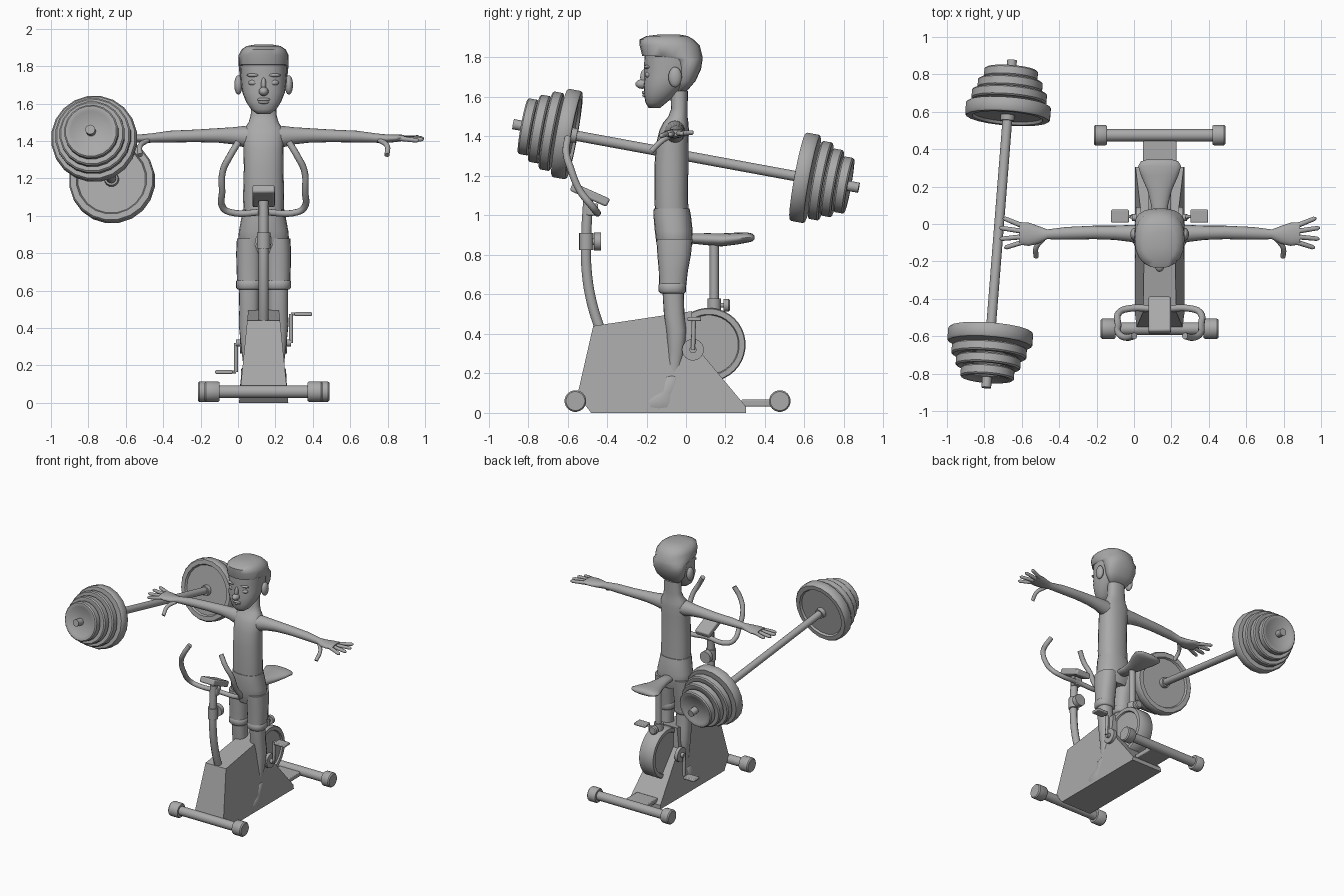
import bpy, bmesh, math
from mathutils import Vector

cube = bpy.data.objects.get("Cube")
if cube:
    bpy.data.objects.remove(cube, do_unlink=True)

CX = 0.137  # centre line shared by the figure and the bike
grey = bpy.data.materials.new("plain_grey")
grey.use_nodes = True
grey.diffuse_color = (0.4, 0.4, 0.4, 1)
grey.node_tree.nodes["Principled BSDF"].inputs["Base Color"].default_value = (0.4, 0.4, 0.4, 1)


def finish(name, bm, angle=40, bevel=0):
    bmesh.ops.recalc_face_normals(bm, faces=bm.faces)
    mesh = bpy.data.meshes.new(name)
    bm.to_mesh(mesh)
    bm.free()
    mesh.materials.append(grey)
    ob = bpy.data.objects.new(name, mesh)
    bpy.context.collection.objects.link(ob)
    bpy.ops.object.select_all(action='DESELECT')
    bpy.context.view_layer.objects.active = ob
    ob.select_set(True)
    bpy.ops.object.shade_smooth_by_angle(angle=math.radians(angle))
    if bevel:
        mod = ob.modifiers.new("soft_edges", 'BEVEL')
        mod.width, mod.segments = bevel, 2
    return ob


def skin(name, rings, angle=60):
    """Join closed rings of points into one capped surface."""
    bm = bmesh.new()
    loops = [[bm.verts.new(p) for p in ring] for ring in rings]
    n = len(loops[0])
    for a, b in zip(loops, loops[1:]):
        for i in range(n):
            j = (i + 1) % n
            bm.faces.new((a[i], a[j], b[j], b[i]))
    bm.faces.new(loops[0])
    bm.faces.new(loops[-1])
    return finish(name, bm, angle)


def circle(n):
    return [(math.cos(2 * math.pi * i / n), math.sin(2 * math.pi * i / n)) for i in range(n)]


def stack(name, x, sections, power=0.85, n=20):
    """Upright form from (height, front, back, half width) sections."""
    def soft(v):
        return math.copysign(abs(v) ** power, v)
    return skin(name, [[(x + w * soft(c), (f + b) / 2 + (b - f) / 2 * soft(s), z)
                        for c, s in circle(n)] for z, f, b, w in sections])


def lathe(name, start, end, profile, n=20, angle=40):
    """Turned form along an axis from (distance, radius) pairs."""
    start = Vector(start)
    d = (Vector(end) - start).normalized()
    u = d.orthogonal().normalized()
    v = d.cross(u)
    return skin(name, [[start + d * t + (u * c + v * s) * r for c, s in circle(n)]
                       for t, r in profile], angle)


def rod(name, a, b, r, n=16):
    return lathe(name, a, b, [(0, r), ((Vector(b) - Vector(a)).length, r)], n)


def tube(name, points, r):
    curve = bpy.data.curves.new(name, 'CURVE')
    curve.dimensions = '3D'
    curve.bevel_depth, curve.bevel_resolution = r, 3
    curve.resolution_u, curve.use_fill_caps = 6, True
    spline = curve.splines.new('BEZIER')
    spline.bezier_points.add(len(points) - 1)
    for bp, p in zip(spline.bezier_points, points):
        bp.co = p
        bp.handle_left_type = bp.handle_right_type = 'AUTO'
    curve.materials.append(grey)
    ob = bpy.data.objects.new(name, curve)
    bpy.context.collection.objects.link(ob)
    return ob


def ball(name, at, size):
    bm = bmesh.new()
    bmesh.ops.create_uvsphere(bm, u_segments=16, v_segments=10, radius=1)
    bmesh.ops.scale(bm, vec=size, verts=bm.verts)
    bmesh.ops.translate(bm, vec=at, verts=bm.verts)
    return finish(name, bm, 80)


def box(name, at, size, tilt=0, bevel=0.006):
    bm = bmesh.new()
    bmesh.ops.create_cube(bm, size=1)
    bmesh.ops.scale(bm, vec=size, verts=bm.verts)
    ob = finish(name, bm, 40, bevel)
    ob.location = at
    ob.rotation_euler.x = tilt
    return ob


# Head, hair and face
stack("head", CX, [(1.545, -.19, -.13, .035), (1.57, -.205, -.10, .068), (1.61, -.212, -.05, .094),
                   (1.66, -.215, 0, .114), (1.70, -.211, .04, .12), (1.76, -.212, .07, .125),
                   (1.82, -.21, .075, .128)])
stack("hair", CX, [(1.63, -.045, .005, .07), (1.68, -.05, .048, .112), (1.74, -.06, .076, .127),
                   (1.79, -.08, .084, .132), (1.808, -.222, .083, .134), (1.86, -.235, .07, .133),
                   (1.89, -.236, .04, .118), (1.908, -.2, .01, .09), (1.917, -.13, -.04, .04)])
ball("nose", (CX, -.222, 1.665), (.026, .034, .024))
ball("nose_bridge", (CX, -.21, 1.70), (.014, .022, .04))
ball("upper_lip", (CX, -.206, 1.622), (.036, .018, .01))
ball("lower_lip", (CX, -.204, 1.608), (.03, .018, .01))
for s, side in ((1, "left"), (-1, "right")):
    ball(side + "_eye", (CX + s * .055, -.19, 1.712), (.026, .018, .016))
    ball(side + "_brow", (CX + s * .055, -.196, 1.752), (.036, .018, .01))
    ball(side + "_ear", (CX + s * .135, -.055, 1.70), (.022, .034, .052))

# Torso with neck, shorts waist
stack("torso", CX, [(.95, -.155, .015, .105), (1.1, -.16, .01, .11), (1.25, -.16, .012, .106),
                    (1.36, -.152, .012, .107), (1.43, -.135, .015, .11), (1.47, -.115, .012, .10),
                    (1.50, -.09, .008, .08), (1.54, -.075, .008, .069), (1.63, -.08, .01, .066)])
stack("shorts_waist", CX, [(.80, -.13, .02, .10), (.86, -.15, .034, .137), (.92, -.158, .034, .132),
                           (1.0, -.165, .025, .117), (1.035, -.163, .018, .112)])

for s, side in ((1, "left"), (-1, "right")):
    # Arm and palm run outward from the shoulder
    arm = [(.03, -.06, 1.42, .06, .055), (.11, -.055, 1.424, .05, .056), (.16, -.05, 1.428, .045, .046),
           (.24, -.047, 1.43, .038, .039), (.35, -.045, 1.428, .036, .034), (.5, -.05, 1.424, .034, .031),
           (.6, -.055, 1.416, .026, .025), (.65, -.058, 1.413, .048, .023), (.70, -.055, 1.415, .062, .021),
           (.75, -.05, 1.417, .06, .016)]
    skin(side + "_arm", [[(CX + s * x, y + ry * c, z + rz * k) for c, k in circle(16)]
                         for x, y, z, ry, rz in arm])
    tips = ((.838, .033), (.857, -.02), (.855, -.08), (.83, -.128))
    for i, (x, y) in enumerate(tips):
        a = Vector((CX + s * .72, -.015 - .026 * i, 1.415))
        b = Vector((CX + s * x, y, 1.42 - .006 * i))
        length = (b - a).length
        lathe(f"{side}_finger_{i + 1}", a, b, [(0, .014), (length * .9, .012), (length, .005)], 10, 70)
    tube(side + "_thumb", [(CX + s * .62, -.075, 1.405), (CX + s * .66, -.125, 1.375),
                           (CX + s * .66, -.175, 1.325)], .014)

    # Shorts leg, cuff, bare leg, boot
    lx = CX + s * .077
    stack(side + "_shorts_leg", lx, [(.62, -.135, -.002, .064), (.72, -.138, .01, .068),
                                     (.80, -.145, .025, .07), (.88, -.15, .033, .066)])
    stack(side + "_shorts_cuff", lx, [(.605, -.128, -.008, .06), (.615, -.138, 0, .07),
                                      (.65, -.138, 0, .07), (.66, -.13, -.005, .062)])
    stack(side + "_leg", lx, [(.14, -.11, -.035, .036), (.22, -.092, -.028, .034), (.32, -.093, -.005, .046),
                              (.42, -.10, .002, .056), (.50, -.112, -.008, .053), (.63, -.12, -.012, .055)])
    stack(side + "_boot", lx, [(.008, -.238, -.03, .048), (.03, -.246, -.028, .055), (.06, -.24, -.032, .055),
                               (.085, -.205, -.035, .051), (.11, -.15, -.035, .046), (.18, -.118, -.028, .043),
                               (.188, -.105, -.04, .035)])

# Bike housing, narrower toward the top
outline = [(-.55, .09), (-.48, 0), (.305, 0), (.305, .03), (.03, .36), (.03, .515), (-.47, .44)]
skin("bike_housing", [[(CX + s * (.132 - .1 * z), y, z) for y, z in outline] for s in (-1, 1)], 10)
lathe("flywheel", (CX - .06, .115, .345), (CX, .115, .345),
      [(.012, .15), (0, .155), (0, .182), (.006, .187), (.114, .187), (.12, .182), (.12, .155), (.108, .15)], 36)
box("rear_beam", (CX, .38, .05), (.18, .2, .035))

# Floor bars with end caps
for name, y, half, cap in (("front", -.56, .315, .08), ("rear", .475, .352, .07)):
    rod(name + "_floor_bar", (CX - half, y, .06), (CX + half, y, .06), .034)
    for s, side in ((1, "left"), (-1, "right")):
        lathe(f"{name}_{side}_end_cap", (CX + s * (half - cap), y, .06), (CX + s * half, y, .06),
              [(0, .05), (.008, .055), (cap - .008, .055), (cap, .048)])

# Cranks and pedals
rod("crank_axle", (CX - .147, .035, .32), (CX + .147, .035, .32), .018)
for s, side in ((1, "left"), (-1, "right")):
    x, z = CX + s * .147, .32 + s * .155
    lathe(side + "_crank_disc", (CX + s * .10, .035, .32), (x, .035, .32), [(0, .055), (.025, .055)], 24)
    rod(side + "_crank_arm", (x, .035, .32), (x, .04, z), .011, 10)
    rod(side + "_pedal_pin", (x, .04, z), (CX + s * .18, .04, z), .008, 10)
    box(side + "_pedal", (CX + s * .212, .042, z), (.095, .07, .02))

# Saddle and its post
rod("seat_post", (CX, .143, .40), (CX, .143, .86), .023)
rod("seat_collar", (CX, .143, .49), (CX, .143, .58), .034)
rod("seat_knob_stem", (CX, .15, .545), (CX, .2, .545), .012)
lathe("seat_knob", (CX, .19, .545), (CX, .222, .545), [(0, .033), (.025, .033), (.032, .026)], 12)
saddle = [(0, .885, .03, .014), (.015, .883, .042, .024), (.10, .88, .045, .03), (.18, .876, .065, .033),
          (.26, .883, .10, .03), (.31, .888, .115, .026), (.335, .888, .10, .02), (.347, .888, .06, .01)]
skin("saddle", [[(CX + w * c, y, z + h * k) for c, k in circle(20)] for y, z, w, h in saddle])

# Front post, clamp, console and handlebar
tube("front_post", [(CX, -.42, .38), (CX, -.475, .55), (CX, -.503, .72), (CX, -.505, .9), (CX, -.495, 1.08)], .027)
rod("post_clamp", (CX, -.505, .825), (CX, -.505, .91), .036)
lathe("clamp_knob", (CX, -.49, .868), (CX, -.43, .868), [(0, .018), (.025, .018), (.025, .045), (.06, .045)])
box("console", (CX, -.487, 1.105), (.12, .205, .045), math.radians(-24), .01)
bar = [(.135, -.598, 1.395), (.18, -.607, 1.32), (.218, -.585, 1.24), (.222, -.54, 1.13),
       (.218, -.475, 1.045), (.18, -.455, 1.02)]
tube("handlebar", [(CX - x, y, z) for x, y, z in bar] + [(CX, -.455, 1.02)]
     + [(CX + x, y, z) for x, y, z in reversed(bar)], .018)
box("handlebar_mount", (CX, -.475, 1.03), (.06, .06, .06))

# Barbell leaning past the right hand
ends = [Vector((-.79, -.875, 1.462)), Vector((-.652, .875, 1.14))]
rod("barbell_bar", ends[0], ends[1], .026)
plates = [(.05, .055, .145), (.11, .055, .175), (.17, .055, .203)]
for i, side in enumerate(("front", "rear")):
    a, b = ends[i], ends[1 - i]
    for j, (t, w, r) in enumerate(plates):
        lathe(f"{side}_plate_{j + 1}", a, b, [(t + .006, r * .75), (t, r * .8), (t, r - .008), (t + .008, r),
                                              (t + w - .008, r), (t + w, r - .008)])
    lathe(side + "_large_plate", a, b, [(.24, .222), (.25, .23), (.305, .23), (.315, .222), (.315, .19), (.30, .182)])
    lathe(side + "_bar_collar", a, b, [(.29, .04), (.33, .036)])
